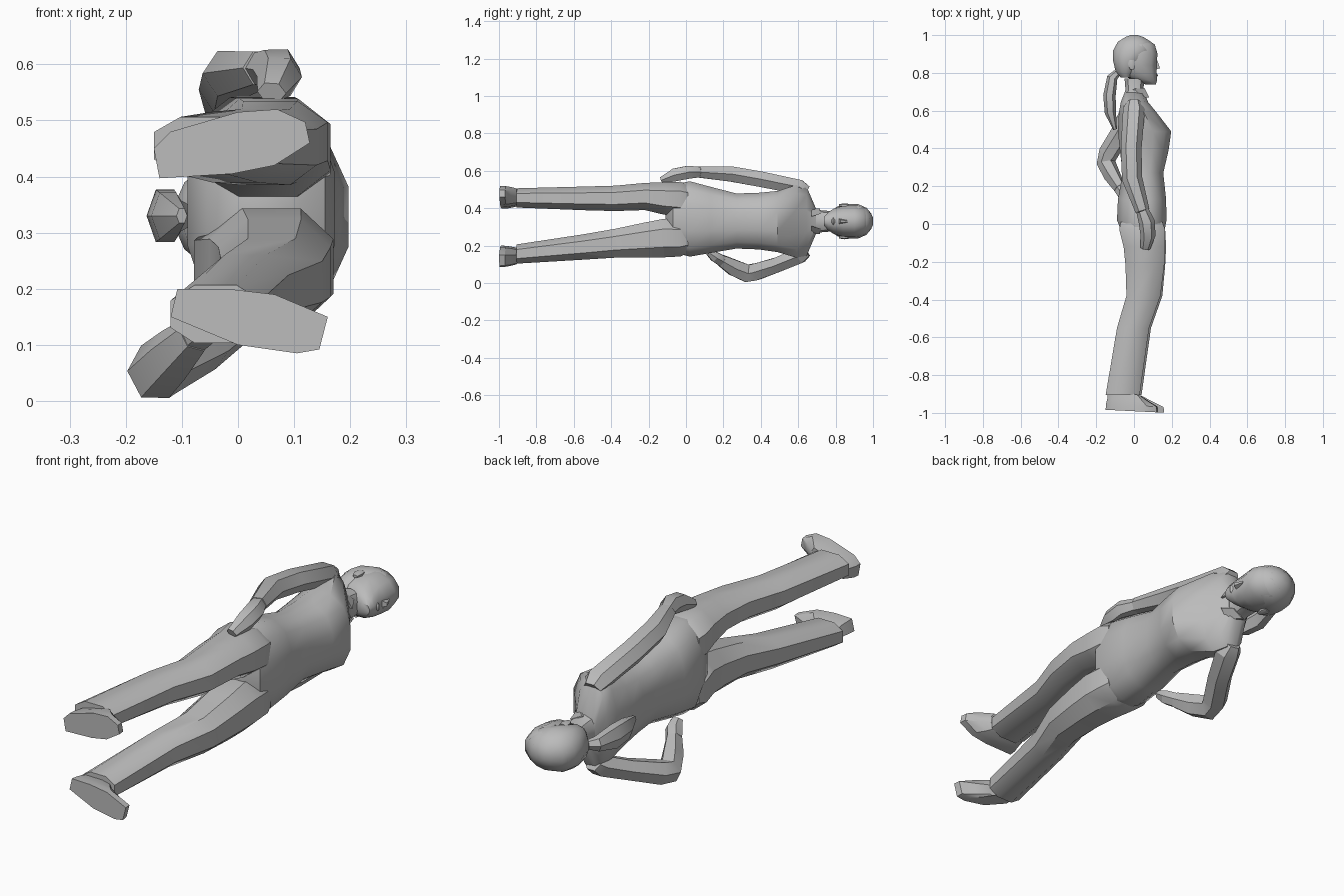
import bpy, bmesh, math
from mathutils import Vector

cube = bpy.data.objects.get("Cube")
if cube:
    bpy.data.objects.remove(cube, do_unlink=True)

grey = bpy.data.materials.new("plain grey")
grey.use_nodes = True
grey.diffuse_color = (0.5, 0.5, 0.5, 1)
bsdf = grey.node_tree.nodes["Principled BSDF"]
bsdf.inputs["Base Color"].default_value = (0.5, 0.5, 0.5, 1)
bsdf.inputs["Roughness"].default_value = 0.8


def skin(name, rings, smooth=35):
    """Bridge rings of points into one closed, capped part."""
    bm = bmesh.new()
    loops = [[bm.verts.new(p) for p in ring] for ring in rings]
    n = len(loops[0])
    for a, b in zip(loops, loops[1:]):
        for i in range(n):
            j = (i + 1) % n
            bm.faces.new((a[i], a[j], b[j], b[i]))
    bm.faces.new(loops[0])
    bm.faces.new(loops[-1])
    bmesh.ops.recalc_face_normals(bm, faces=bm.faces)
    me = bpy.data.meshes.new(name)
    bm.to_mesh(me)
    bm.free()
    me.materials.append(grey)
    ob = bpy.data.objects.new(name, me)
    bpy.context.collection.objects.link(ob)
    bpy.ops.object.select_all(action='DESELECT')
    ob.select_set(True)
    bpy.context.view_layer.objects.active = ob
    if smooth:
        bpy.ops.object.shade_smooth_by_angle(angle=math.radians(smooth))


def loft(name, sections, n=10, power=0.85, smooth=35):
    """Sections across the body: (y, x back, x front, z low, z high)."""
    rings = []
    for y, x0, x1, z0, z1 in sections:
        ring = []
        for i in range(n):
            a = math.tau * (i + 0.5) / n
            c, s = math.cos(a), math.sin(a)
            c = math.copysign(abs(c) ** power, c) / math.cos(math.pi / n) ** power
            s = math.copysign(abs(s) ** power, s)
            ring.append(((x0 + x1) / 2 + c * (x1 - x0) / 2, y,
                         (z0 + z1) / 2 + s * (z1 - z0) / 2))
        rings.append(ring)
    skin(name, rings, smooth)


def limb(name, path, n=6):
    """Tube along points (x, y, z, half depth, half thickness)."""
    pts = [Vector(p[:3]) for p in path]
    rings = []
    for i, p in enumerate(path):
        t = (pts[min(i + 1, len(pts) - 1)] - pts[max(i - 1, 0)]).normalized()
        u = Vector((1, 0, 0))
        u = (u - t * u.dot(t)).normalized()
        v = t.cross(u)
        rings.append([pts[i] + u * math.cos(math.tau * k / n) * p[3]
                      + v * math.sin(math.tau * k / n) * p[4] for k in range(n)])
    skin(name, rings, 30)


MID = 0.33

# torso, from the crotch to the base of the neck
loft("torso", [
    (-0.11, 0.0, 0.10, 0.31, 0.39), (-0.07, -0.055, 0.155, 0.16, 0.53),
    (0.02, -0.09, 0.172, 0.135, 0.55), (0.13, -0.085, 0.17, 0.155, 0.52),
    (0.27, -0.06, 0.155, 0.18, 0.483), (0.39, -0.075, 0.183, 0.175, 0.487),
    (0.49, -0.085, 0.197, 0.16, 0.497), (0.59, -0.08, 0.12, 0.13, 0.53),
    (0.645, -0.07, 0.075, 0.14, 0.52), (0.695, -0.05, 0.055, 0.26, 0.40)], 12, 0.85, 40)

# trouser legs, their tops tucked just inside the hips
loft("right_leg", [
    (0.01, -0.07, 0.15, 0.36, 0.53), (-0.03, -0.078, 0.165, 0.348, 0.548),
    (-0.12, -0.055, 0.165, 0.36, 0.545), (-0.22, -0.045, 0.16, 0.385, 0.54),
    (-0.38, -0.04, 0.14, 0.38, 0.525), (-0.55, -0.09, 0.08, 0.385, 0.52),
    (-0.905, -0.15, 0.03, 0.40, 0.51)], 8, 0.85, 40)
loft("left_leg", [
    (0.01, -0.07, 0.15, 0.155, 0.325), (-0.03, -0.078, 0.165, 0.135, 0.345),
    (-0.12, -0.05, 0.17, 0.13, 0.35), (-0.22, -0.035, 0.165, 0.13, 0.33),
    (-0.38, -0.03, 0.15, 0.13, 0.295), (-0.55, -0.065, 0.09, 0.12, 0.265),
    (-0.905, -0.12, 0.04, 0.10, 0.21)], 8, 0.85, 40)

# shoes: flat sole outline, slightly tilted to the toe, rising to a narrow instep
soles = {
    "right_shoe": [(-0.15, 0.45), (-0.12, 0.48), (0, 0.515), (0.07, 0.52), (0.12, 0.497),
                   (0.128, 0.46), (0.065, 0.42), (-0.01, 0.405), (-0.14, 0.397)],
    "left_shoe": [(-0.12, 0.15), (-0.108, 0.20), (-0.02, 0.20), (0.065, 0.19), (0.16, 0.15),
                  (0.145, 0.092), (0.105, 0.085), (0, 0.10), (-0.06, 0.125)],
}
for name, outline in soles.items():
    zc = sum(p[1] for p in outline) / len(outline)
    skin(name, [[(x * (front if x > 0 else back), -0.991 - 0.05 * x + h, zc + (z - zc) * narrow)
                 for x, z in outline]
                for h, front, back, narrow in ((0, 1, 1, 1), (0.03, 0.98, 0.99, 0.97),
                                               (0.06, 0.6, 0.94, 0.88), (0.09, 0.25, 0.92, 0.75))], 30)

# arms: the right hangs down, the left is bent with the hand on the hip
limb("right_arm", [
    (0.0, 0.645, 0.49, 0.04, 0.035), (0.0, 0.61, 0.512, 0.058, 0.045),
    (-0.015, 0.40, 0.555, 0.055, 0.048), (-0.01, 0.24, 0.583, 0.054, 0.047),
    (0.045, 0.07, 0.593, 0.038, 0.034)])
limb("right_hand", [
    (0.045, 0.07, 0.593, 0.034, 0.032), (0.068, 0.01, 0.592, 0.043, 0.04),
    (0.074, -0.06, 0.578, 0.04, 0.04), (0.06, -0.13, 0.55, 0.026, 0.02)])
limb("left_arm", [
    (-0.005, 0.645, 0.17, 0.04, 0.035), (-0.01, 0.61, 0.148, 0.058, 0.048),
    (-0.065, 0.49, 0.098, 0.054, 0.046), (-0.135, 0.375, 0.06, 0.053, 0.052),
    (-0.148, 0.325, 0.052, 0.05, 0.054), (-0.115, 0.255, 0.082, 0.045, 0.05),
    (-0.075, 0.19, 0.12, 0.034, 0.036)])
limb("left_hand", [
    (-0.075, 0.19, 0.12, 0.034, 0.034), (-0.05, 0.155, 0.14, 0.036, 0.032),
    (-0.04, 0.12, 0.165, 0.026, 0.018)])

# neck, head and hair
loft("neck", [(0.68, -0.055, 0.055, 0.26, 0.40), (0.71, -0.045, 0.05, 0.27, 0.39),
              (0.77, -0.05, 0.055, 0.275, 0.385)], 10)


def head_loft(name, rows, n):
    loft(name, [(y, a, b, MID - h, MID + h) for y, a, b, h in rows], n, 0.95, 45)


head_loft("head", [
    (0.738, 0.065, 0.115, 0.025), (0.76, 0.0, 0.122, 0.05), (0.79, -0.065, 0.12, 0.07),
    (0.84, -0.095, 0.118, 0.085), (0.90, -0.105, 0.125, 0.088), (0.95, -0.094, 0.11, 0.077),
    (0.985, -0.052, 0.058, 0.047)], 12)
head_loft("hair", [
    (0.775, -0.07, -0.01, 0.055), (0.81, -0.098, 0.015, 0.08), (0.87, -0.112, 0.06, 0.093),
    (0.92, -0.11, 0.105, 0.092), (0.965, -0.085, 0.09, 0.072), (0.99, -0.045, 0.05, 0.042),
    (1.0, -0.018, 0.02, 0.018)], 14)
limb("ponytail", [
    (-0.09, 0.80, MID, 0.02, 0.02), (-0.115, 0.775, MID, 0.028, 0.032),
    (-0.13, 0.68, MID, 0.033, 0.054), (-0.125, 0.59, MID, 0.03, 0.048),
    (-0.10, 0.50, MID, 0.01, 0.015)])

# facial features
skin("nose", [[(0.108, 0.875, MID - 0.006), (0.108, 0.875, MID + 0.006),
               (0.108, 0.815, MID + 0.018), (0.108, 0.815, MID - 0.018)],
              [(0.124, 0.865, MID - 0.004), (0.124, 0.865, MID + 0.004),
               (0.138, 0.825, MID + 0.007), (0.138, 0.825, MID - 0.007)]], 0)
loft("lips", [(0.775, 0.095, 0.118, MID - 0.015, MID + 0.015),
              (0.787, 0.095, 0.128, MID - 0.022, MID + 0.022),
              (0.80, 0.095, 0.118, MID - 0.015, MID + 0.015)], 8)
for side, s in (("left", -1), ("right", 1)):
    z = MID + s * 0.086
    loft(side + "_ear", [(0.818, -0.02, 0.0, z - 0.006, z + 0.006),
                         (0.845, -0.032, 0.006, z - 0.011, z + 0.011),
                         (0.868, -0.028, 0.0, z - 0.008, z + 0.008)], 8)
    # shirt collar flap
    skin(side + "_collar", [
        [(x + d, y, MID + s * w) for x, y, w in
         ((0.045, 0.72, 0.04), (-0.01, 0.715, 0.068), (0.04, 0.67, 0.07), (0.07, 0.67, 0.025))]
        for d in (0.0, 0.01)], 0)
